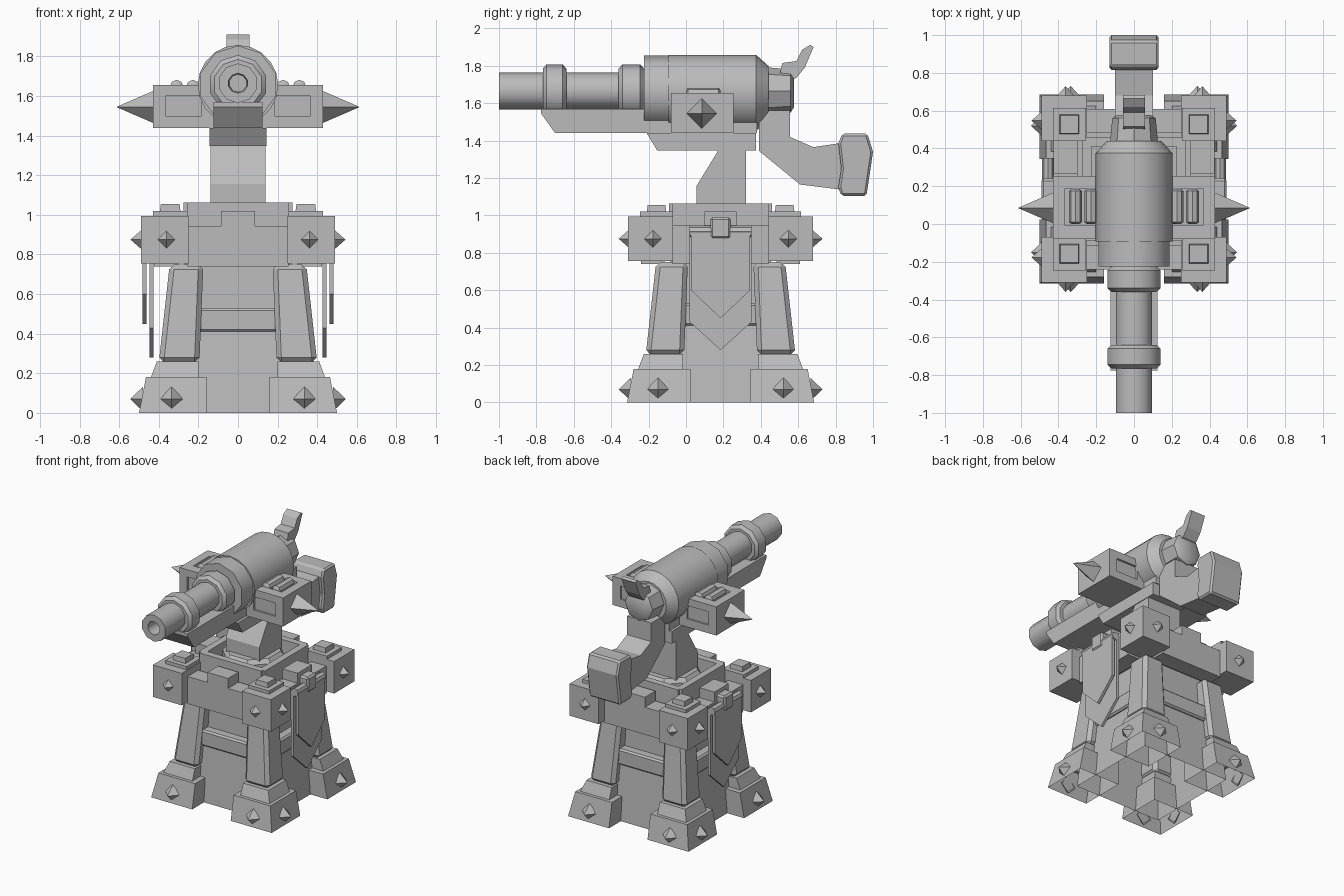
import bpy, bmesh, math
from mathutils import Vector, Matrix

if "Cube" in bpy.data.objects:
    bpy.data.objects.remove(bpy.data.objects["Cube"])

CY = 0.185  # tower centre in y
stone = bpy.data.materials.new("plain_grey")
stone.diffuse_color = (0.5, 0.5, 0.5, 1)
stone.use_nodes = True
stone.node_tree.nodes["Principled BSDF"].inputs["Base Color"].default_value = stone.diffuse_color


def finish(name, bm, bevel=0, smooth=False, segments=1):
    bmesh.ops.recalc_face_normals(bm, faces=bm.faces)
    me = bpy.data.meshes.new(name)
    bm.to_mesh(me)
    bm.free()
    ob = bpy.data.objects.new(name, me)
    bpy.context.collection.objects.link(ob)
    me.materials.append(stone)
    if bevel:
        m = ob.modifiers.new("bevel", 'BEVEL')
        m.width, m.segments = bevel, segments
    if smooth:
        bpy.ops.object.select_all(action='DESELECT')
        ob.select_set(True)
        bpy.context.view_layer.objects.active = ob
        bpy.ops.object.shade_smooth_by_angle(angle=math.radians(40))
    return ob


def loft(name, rings, caps=(True, True), **kw):
    """Join equal-length point rings into a skin."""
    bm = bmesh.new()
    vs = [[bm.verts.new(p) for p in r] for r in rings]
    n = len(vs[0])
    for a, b in zip(vs, vs[1:]):
        for i in range(n):
            bm.faces.new((a[i], a[(i + 1) % n], b[(i + 1) % n], b[i]))
    if caps[0]:
        bm.faces.new(vs[0])
    if caps[1]:
        bm.faces.new(vs[-1])
    return finish(name, bm, **kw)


def rect(x0, x1, y0, y1, z):
    return [(x0, y0, z), (x1, y0, z), (x1, y1, z), (x0, y1, z)]


def box(name, x0, x1, y0, y1, z0, z1, **kw):
    return loft(name, [rect(x0, x1, y0, y1, z0), rect(x0, x1, y0, y1, z1)], **kw)


def prism(name, prof, w, x=0, **kw):
    """Side profile in (y, z), extruded across x."""
    return loft(name, [[(x + s * w, y, z) for y, z in prof] for s in (-1, 1)], **kw)


def turned(name, prof, z, n=10, x=0, caps=(True, True), **kw):
    """Rings of (y, radius) around an axis along y."""
    rings = [[(x + r * math.sin(2 * math.pi * i / n), y,
               z + r * math.cos(2 * math.pi * i / n)) for i in range(n)] for y, r in prof]
    return loft(name, rings, caps, smooth=True, **kw)


def spike(name, base, direction, w, h):
    """Four-sided diamond spike."""
    d = Vector(direction)
    side = Vector((-d.y, d.x, 0))
    b = Vector(base)
    bm = bmesh.new()
    ring = [bm.verts.new(b + o) for o in (side * w, Vector((0, 0, w)), -side * w, Vector((0, 0, -w)))]
    tip = bm.verts.new(b + d * h)
    for i in range(4):
        bm.faces.new((ring[i], ring[(i + 1) % 4], tip))
    finish(name, bm)


def quad(sx, sy, a0, a1, z):
    """Square ring in one corner of the tower, a0 inner and a1 outer."""
    return [(sx * x, CY + sy * y, z) for x, y in ((a0, a0), (a1, a0), (a1, a1), (a0, a1))]


# four corners: feet, legs, blocks, caps and spikes
for sx in (-1, 1):
    for sy in (-1, 1):
        q = lambda a0, a1, z: quad(sx, sy, a0, a1, z)
        loft("foot", [q(.16, .5, 0), q(.16, .465, .18), q(.2, .44, .18), q(.2, .41, .26)],
             caps=(False, True))
        loft("leg", [q(.195, .4, .255), q(.175, .345, .75)], bevel=.025)
        box("corner_block", *sorted((sx * .25, sx * .49)),
            *sorted((CY + sy * .255, CY + sy * .495)), .755, .995)
        loft("cap_lip", [q(.255, .43, .99), q(.255, .43, 1.02)])
        loft("corner_cap", [q(.29, .395, 1.015), q(.295, .39, 1.055)])
        spike("block_spike", (sx * .362, CY + sy * .49, .875), (0, sy, 0), .048, .055)
        spike("block_spike", (sx * .488, CY + sy * .362, .875), (sx, 0, 0), .048, .055)
        spike("foot_spike", (sx * .335, CY + sy * .48, .07), (0, sy, 0), .062, .065)
        spike("foot_spike", (sx * .48, CY + sy * .335, .07), (sx, 0, 0), .062, .065)

# tower core
core = lambda a, z: rect(-a, a, CY - a, CY + a, z)
loft("tower_wall", [core(.36, 0), core(.325, .42), core(.28, .42), core(.27, .76)],
     caps=(False, True))

# four sides: cross beam, battlement panel and parapet rim
panel = [(-.256, .74), (.256, .74), (.256, .945), (.085, .945), (.085, 1.02),
         (-.085, 1.02), (-.085, .945), (-.256, .945)]
for k in range(4):
    rot = Matrix.Translation((0, CY, 0)) @ Matrix.Rotation(k * math.pi / 2, 4, 'Z')
    parts = [
        loft("battlement", [[(x, y, z) for x, z in panel] for y in (-.425, -.3)]),
        box("cross_beam", -.2, .2, -.345, -.25, .41, .53, bevel=.012),
        box("parapet", -.256, .256, -.275, -.225, .9, 1.063),
    ]
    for ob in parts:
        ob.matrix_world = rot
box("platform", -.4, .4, CY - .4, CY + .4, .76, .93)

# hanging banners on both sides
for s in (-1, 1):
    for name, x, side_z, tip_z, w in (("banner_back", .438, .43, .28, .165),
                                      ("banner_front", .472, .6, .45, .158)):
        prism(name, [(CY - w, .91), (CY - w, side_z), (CY, tip_z), (CY + w, side_z),
                     (CY + w, .91)], .01, s * x)
    turned("banner_rod", [(CY - .165, .03), (CY + .165, .03)], .915, 8, s * .456)
    box("rod_bracket", *sorted((s * .41, s * .49)), CY - .055, CY + .055, .875, .99, bevel=.012)

# turret pedestal
turn = lambda r, z: [(r * math.cos(math.pi * (i + .5) / 4), CY + r * math.sin(math.pi * (i + .5) / 4), z)
                     for i in range(8)]
loft("turntable", [turn(.215, .92), turn(.215, 1.03), turn(.19, 1.06)])
prism("pedestal", [(.055, 1.05), (.32, 1.05), (.32, 1.36), (.175, 1.36), (.165, 1.335), (.055, 1.155)], .14)
prism("mount_plate", [(-.155, 1.348), (.375, 1.348), (.375, 1.44), (-.21, 1.44)], .145)
prism("barrel_cradle", [(-.7, 1.44), (.38, 1.44), (.38, 1.57), (-.775, 1.57), (-.775, 1.545)], .125)

# gun barrel, collars and body
GZ = 1.665
turned("barrel", [(-.9, .045), (-1, .05), (-1, .1), (-.2, .1)], GZ)
for y0, y1 in ((-.765, -.64), (-.36, -.225)):
    turned("barrel_ring", [(y0, .125), (y0 + .02, .148), (y1 - .02, .148), (y1, .125)], GZ - .005)
turned("body_collar", [(-.225, .198), (-.093, .198)], 1.657)
turned("gun_body", [(-.093, .203), (.375, .203), (.44, .145)], 1.655, 20)
turned("breech", [(.4, .13), (.56, .115), (.578, .085)], GZ, 8)

# side pods with frames, shells and big spikes
for s in (-1, 1):
    X = lambda a, b: sorted((s * a, s * b))
    box("pod_base", *X(.1, .43), -.08, .255, 1.44, 1.5)
    box("pod_core", *X(.1, .38), -.065, .24, 1.49, 1.605)
    box("pod_end", *X(.367, .43), -.08, .255, 1.49, 1.655)
    box("pod_inner_wall", *X(.1, .185), -.08, .255, 1.49, 1.655)
    for y0, y1 in ((-.08, -.005), (.185, .255)):
        box("pod_rim", *X(.1, .43), y0, y1, 1.6, 1.655)
    for x in (.31, .228):
        turned("shell", [(0, .02), (.01, .034), (.175, .034), (.185, .02)], 1.648, 8, s * x)
    spike("pod_spike", (s * .43, .085, 1.545), (s, 0, 0), .08, .185)

# rear stock, butt and hammer
prism("stock", [(.39, 1.56), (.39, 1.345), (.61, 1.165), (.85, 1.135), (.85, 1.39),
                (.68, 1.365), (.555, 1.42), (.555, 1.56)], .1)
prism("stock_butt", [(.835, 1.437), (.97, 1.437), (1, 1.34), (.965, 1.105), (.83, 1.105),
                     (.815, 1.15), (.83, 1.25), (.815, 1.385)], .13, bevel=.012)
prism("hammer", [(.5, 1.72), (.505, 1.775), (.515, 1.815), (.59, 1.825), (.62, 1.885), (.665, 1.912),
                 (.682, 1.9), (.635, 1.79), (.59, 1.735), (.555, 1.72)], .058)
